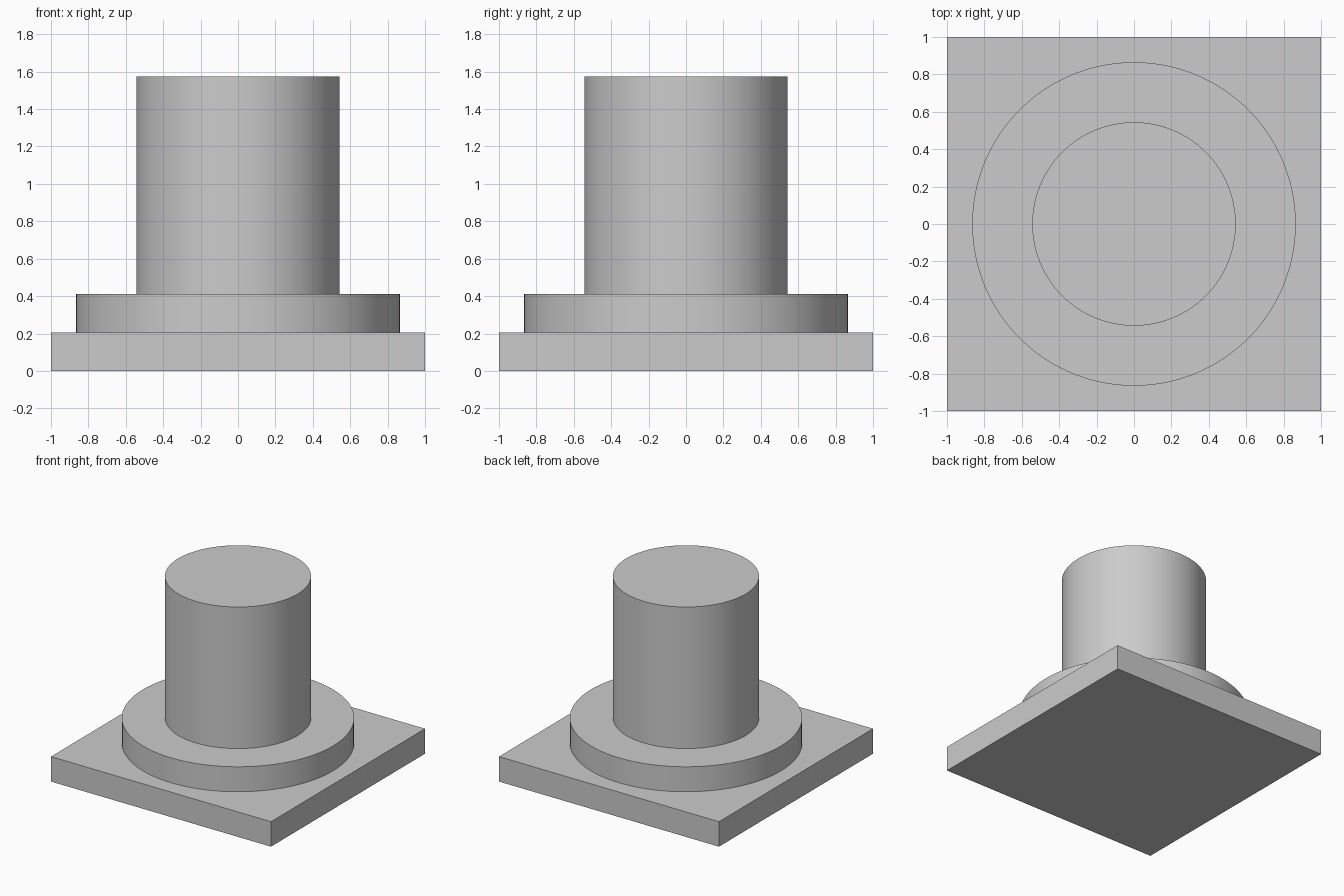
import bpy
import bmesh
import math
from mathutils import Matrix

if "Cube" in bpy.data.objects:
    bpy.data.objects.remove(bpy.data.objects["Cube"], do_unlink=True)

# Single plain grey for every part
GREY = (0.6, 0.6, 0.6, 1.0)
grey = bpy.data.materials.new("plain_grey")
grey.use_nodes = True
grey.diffuse_color = GREY
grey.node_tree.nodes["Principled BSDF"].inputs["Base Color"].default_value = GREY

BASE_TOP, FLANGE_TOP, COLUMN_TOP = 0.205, 0.41, 1.573


def finish(name, bm):
    mesh = bpy.data.meshes.new(name)
    bm.to_mesh(mesh)
    bm.free()
    mesh.materials.append(grey)
    obj = bpy.data.objects.new(name, mesh)
    bpy.context.collection.objects.link(obj)
    return obj


def disc(name, radius, bottom, top):
    bm = bmesh.new()
    bmesh.ops.create_cone(bm, cap_ends=True, segments=128, radius1=radius,
                          radius2=radius, depth=top - bottom,
                          matrix=Matrix.Translation((0, 0, (bottom + top) / 2)))
    obj = finish(name, bm)
    bpy.ops.object.select_all(action="DESELECT")
    obj.select_set(True)
    bpy.context.view_layer.objects.active = obj
    bpy.ops.object.shade_smooth_by_angle(angle=math.radians(30))


# Square base plate
bm = bmesh.new()
bmesh.ops.create_cube(bm, size=1, matrix=Matrix.Translation((0, 0, BASE_TOP / 2))
                      @ Matrix.Diagonal((2, 2, BASE_TOP, 1)))
finish("base_plate", bm)

# Round flange and the solid column on top of it
disc("flange", 0.865, BASE_TOP, FLANGE_TOP)
disc("column", 0.544, FLANGE_TOP, COLUMN_TOP)
